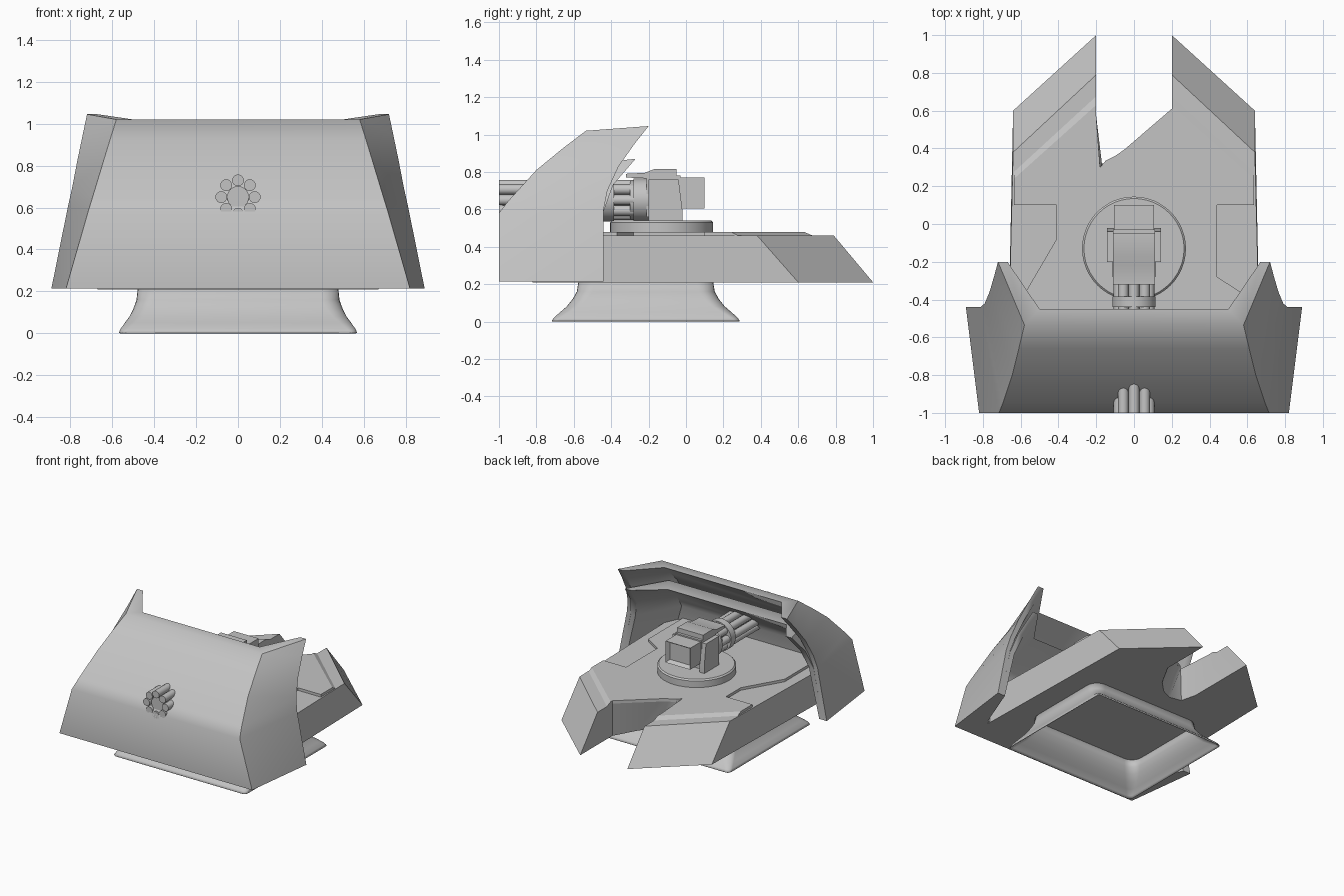
import bpy, bmesh, math
from mathutils import Matrix

old = bpy.data.objects.get("Cube")
if old:
    bpy.data.objects.remove(old, do_unlink=True)

grey = bpy.data.materials.new("plain_grey")
grey.use_nodes = True
GREY = (0.55, 0.55, 0.55, 1)
grey.diffuse_color = GREY
grey.node_tree.nodes["Principled BSDF"].inputs["Base Color"].default_value = GREY


def finish(name, bm, angle=30):
    bmesh.ops.recalc_face_normals(bm, faces=bm.faces)
    mesh = bpy.data.meshes.new(name)
    bm.to_mesh(mesh)
    bm.free()
    obj = bpy.data.objects.new(name, mesh)
    bpy.context.collection.objects.link(obj)
    mesh.materials.append(grey)
    bpy.ops.object.select_all(action='DESELECT')
    obj.select_set(True)
    bpy.context.view_layer.objects.active = obj
    bpy.ops.object.shade_smooth_by_angle(angle=math.radians(angle))
    return obj


def loft_mesh(rings, caps=True):
    """Skin a stack of equal-length point rings."""
    bm = bmesh.new()
    vs = [[bm.verts.new(p) for p in ring] for ring in rings]
    n = len(vs[0])
    for a, b in zip(vs, vs[1:]):
        for i in range(n):
            j = (i + 1) % n
            bm.faces.new((a[i], a[j], b[j], b[i]))
    if caps:
        bm.faces.new(vs[0])
        bm.faces.new(vs[-1])
    return bm, vs


def at_z(points, z):
    return [(x, y, z) for x, y in points]


def prism_x(name, profile, x0, x1):
    bm, _ = loft_mesh([[(x, y, z) for y, z in profile] for x in (x0, x1)])
    return finish(name, bm)


def box(name, x0, x1, y0, y1, z0, z1):
    return prism_x(name, [(y0, z0), (y1, z0), (y1, z1), (y0, z1)], x0, x1)


def cylinder_y(name, r, y0, y1, x, z, sides=24):
    bm = bmesh.new()
    bmesh.ops.create_cone(bm, cap_ends=True, segments=sides, radius1=r, radius2=r,
                          depth=y1 - y0, matrix=Matrix.Translation((x, (y0 + y1) / 2, z))
                          @ Matrix.Rotation(math.pi / 2, 4, 'X'))
    return finish(name, bm)


# Flared hollow foot, its corners sharpening toward the ground
def rounded_rect(hx, y0, y1, r, z, steps=6):
    pts = []
    corners = [(hx - r, y1 - r), (r - hx, y1 - r), (r - hx, y0 + r), (hx - r, y0 + r)]
    for k, (cx, cy) in enumerate(corners):
        for s in range(steps + 1):
            a = math.pi / 2 * (k + s / steps)
            pts.append((cx + r * math.cos(a), cy + r * math.sin(a), z))
    return pts


flare = [(.003, 0), (.02, .007), (.05, .028), (.08, .05), (.12, .07), (.16, .084), (.22, .09)]
bm, _ = loft_mesh([rounded_rect(.568 - d, -.718 + 1.6 * d, .288 - 1.6 * d, .035 + .6 * d, z)
                   for z, d in flare], caps=False)
foot = finish("flared_foot", bm, 40)
shell = foot.modifiers.new("thickness", 'SOLIDIFY')
shell.thickness = .005

# Forked deck with sloping rear prongs and a notch rounded out underneath
notch = [(.2, .61), (-.05, .395), (-.1, .36), (-.15, .335), (-.18, .3), (-.2, .57)]
notch_below = [(.2, .61), (.1, .43), (.01, .34), (-.08, .3), (-.17, .32), (-.2, .44)]


def deck_outline(side_y, tip_y, gap):
    return ([(-.67, -.82), (.67, -.82), (.64, side_y), (.2, tip_y)] + gap
            + [(-.2, tip_y), (-.64, side_y)])


bm, _ = loft_mesh([at_z(deck_outline(.6, 1, notch_below), .21),
                   at_z(deck_outline(.38, .79, notch), .46)])
finish("forked_deck", bm)


# Raised deck plate with side recesses
def plate_outline(side_y, tip_y):
    right = [(.58, -.8), (.58, -.37), (.44, -.28), (.44, .1), (.635, .1)]
    left = [(-.635, .1), (-.41, .1), (-.41, -.08), (-.58, -.37), (-.58, -.8)]
    return (right + [(.635, side_y), (.2, tip_y)] + notch
            + [(-.2, tip_y), (-.635, side_y)] + left)


bm, _ = loft_mesh([at_z(plate_outline(.28, .68), .458), at_z(plate_outline(.24, .63), .48)])
finish("deck_plate", bm, 10)


# Shields: each station holds the front corner, the wing's rear edge, and the wall offsets
def shield(name, stations):
    rings = []
    for (fx, fy, fz), (wx, wy, wz), (dx, dy), t in stations:
        half = [(fx, fy, fz), (wx, wy, wz), (wx - t, wy, wz), (fx - dx, fy + dy, fz)]
        rings.append(half + [(-x, y, z) for x, y, z in reversed(half)])
    bm, vs = loft_mesh(rings, caps=False)
    for r in (vs[0], vs[-1]):
        bm.faces.new(r[0:4])
        bm.faces.new(r[4:8])
        bm.faces.new((r[0], r[3], r[4], r[7]))
    bmesh.ops.triangulate(bm, faces=[f for f in bm.faces if len(f.verts) == 4])
    return finish(name, bm, 45)


wall = (.07, .09)
shield("outer_shield", [
    ((.82, -1, .214), (.89, -.44, .214), wall, .035),
    ((.715, -1, .58), (.812, -.44, .6), wall, .035),
    ((.695, -.95, .645), (.79, -.42, .7), wall, .04),
    ((.645, -.8, .81), (.765, -.36, .83), wall, .045),
    ((.61, -.66, .925), (.74, -.275, .95), wall, .05),
    ((.58, -.535, 1.02), (.72, -.2, 1.045), (.08, .085), .05)])
lining = (.07, .13)
shield("inner_shield", [
    ((.76, -.92, .214), (.856, -.44, .214), lining, .03),
    ((.66, -.92, .57), (.778, -.44, .59), lining, .04),
    ((.63, -.82, .69), (.745, -.39, .73), lining, .05),
    ((.585, -.63, .83), (.71, -.27, .87), (.08, .13), .05)])

# Turntable
bm = bmesh.new()
for r1, r2, z0, z1 in ((.275, .275, .475, .53), (.275, .265, .53, .54)):
    bmesh.ops.create_cone(bm, cap_ends=True, segments=48, radius1=r1, radius2=r2,
                          depth=z1 - z0, matrix=Matrix.Translation((0, -.13, (z0 + z1) / 2)))
finish("turntable", bm)

# Gun mount
for side, s in (("left", 1), ("right", -1)):
    prism_x(side + "_yoke", [(-.2, .535), (-.02, .535), (-.02, .6), (-.04, .76), (-.2, .76)],
            s * .1, s * .142)
box("gun_body", -.11, .11, -.21, -.03, .56, .78)
prism_x("gun_cover", [(-.32, .77), (-.2, .765), (-.05, .765), (-.05, .815),
                      (-.17, .815), (-.22, .795), (-.32, .79)], -.11, .11)

# Rear housing with a sunken end
bm, _ = loft_mesh([[(x, y, z) for x, z in ((-.105, .605), (.105, .605), (.105, .77), (-.105, .77))]
                   for y in (-.05, .1)])
end = max(bm.faces, key=lambda f: f.calc_center_median().y)
bmesh.ops.recalc_face_normals(bm, faces=bm.faces)
bmesh.ops.inset_region(bm, faces=[end], thickness=.025)
bmesh.ops.translate(bm, verts=end.verts, vec=(0, -.03, 0))
finish("rear_housing", bm)

# Rotary barrels
GUN_Z = .65
cylinder_y("barrel_drum", .115, -.28, -.2, 0, GUN_Z, 32)
cylinder_y("drum_collar", .105, -.3, -.27, 0, GUN_Z, 32)
cylinder_y("barrel_clamp", .115, -.44, -.385, 0, GUN_Z, 32)
cylinder_y("barrel_core", .052, -.98, -.28, 0, GUN_Z)
for i in range(8):
    a = math.pi / 4 * i
    cylinder_y(f"barrel_{i + 1}", .028, -1, -.25, .08 * math.sin(a),
               GUN_Z + .08 * math.cos(a), 16)
